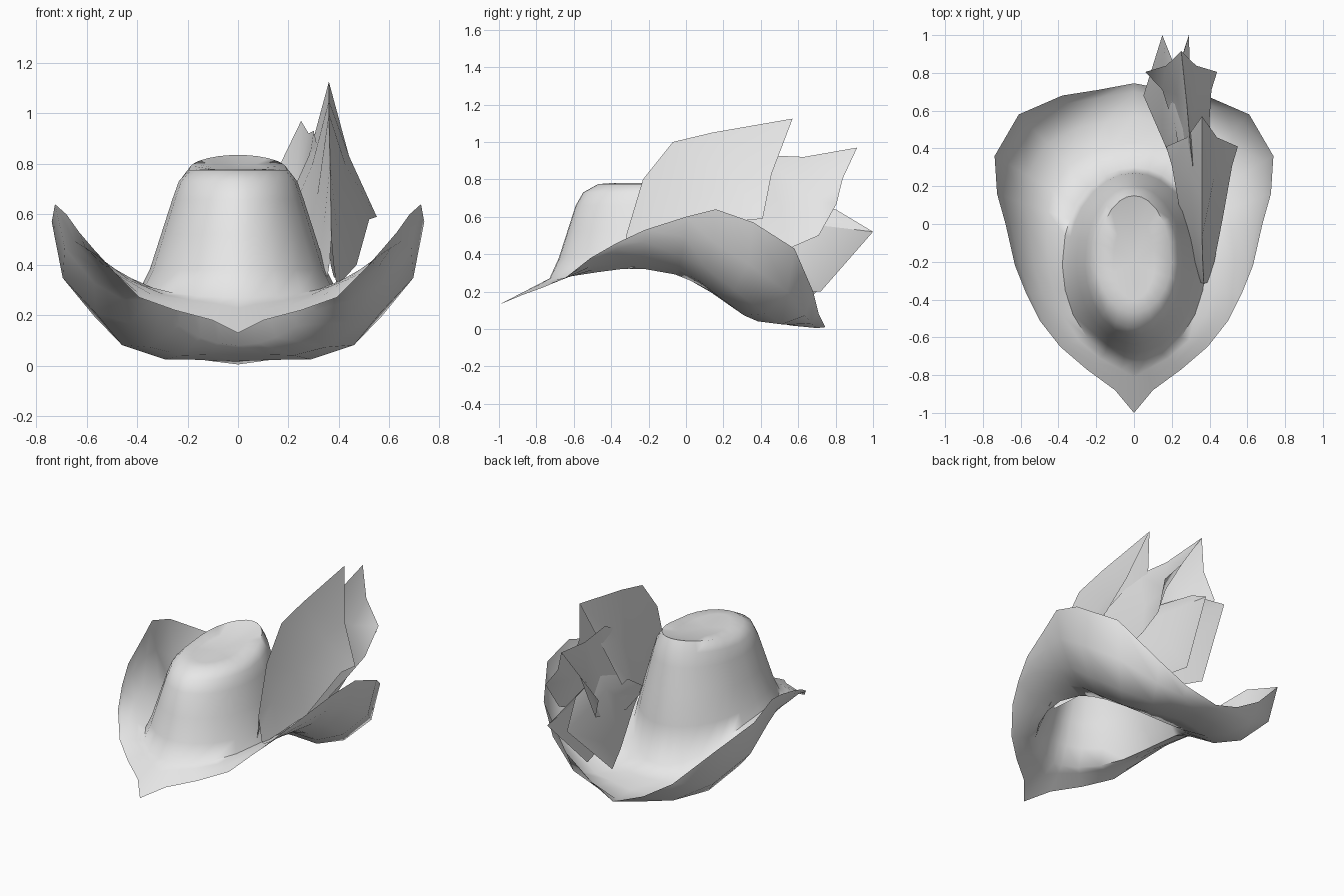
import bpy, bmesh
from math import sin, cos, atan2, radians
from mathutils import Vector

if "Cube" in bpy.data.objects:
    bpy.data.objects.remove(bpy.data.objects["Cube"])

grey = bpy.data.materials.new("light grey")
grey.use_nodes = True
grey.diffuse_color = (0.8, 0.8, 0.8, 1)
grey.node_tree.nodes["Principled BSDF"].inputs["Base Color"].default_value = (0.8, 0.8, 0.8, 1)


def loft(name, rows, angle, closed=False, cap=None):
    """Skin a sheet through rows of points, optionally closed round and capped."""
    bm = bmesh.new()
    grid = [[bm.verts.new(p) for p in row] for row in rows]
    n = len(rows[0])
    for a, b in zip(grid, grid[1:]):
        for i in range(n if closed else n - 1):
            j = (i + 1) % n
            bm.faces.new((a[i], a[j], b[j], b[i]))
    if cap:
        top = bm.verts.new(cap)
        for i in range(n):
            bm.faces.new((grid[-1][i], grid[-1][(i + 1) % n], top))
    bmesh.ops.recalc_face_normals(bm, faces=bm.faces)
    if sum(f.normal.z * f.calc_area() for f in bm.faces) < 0:
        bmesh.ops.reverse_faces(bm, faces=bm.faces)
    mesh = bpy.data.meshes.new(name)
    bm.to_mesh(mesh)
    bm.free()
    mesh.materials.append(grey)
    obj = bpy.data.objects.new(name, mesh)
    bpy.context.collection.objects.link(obj)
    bpy.ops.object.select_all(action="DESELECT")
    obj.select_set(True)
    bpy.context.view_layer.objects.active = obj
    bpy.ops.object.shade_smooth_by_angle(angle=radians(angle))
    return obj


def mirrored(half):
    """Complete a half ring that starts and ends on the middle plane."""
    return half + [(-x, y, z) for x, y, z in half[-2:0:-1]]


# Brim edge, from the front point round to the back, and how far the brim sags there
EDGE = [(0, -1, .13), (.1, -.88, .18), (.25, -.77, .22), (.39, -.65, .27),
        (.5, -.51, .38), (.57, -.37, .46), (.63, -.22, .53), (.68, 0, .6),
        (.725, .16, .64), (.738, .36, .57), (.61, .58, .43), (.38, .68, .2),
        (.19, .71, .08), (0, .745, .01)]
SAG = [0, 0, 0, 0, .01, .02, .05, .09, .16, .22, .24, .14, .06, .02]
ANGLES = [atan2(x, -(y + .2)) for x, y, z in EDGE]


def oval(width, front, back):
    return [(width * sin(a), -.2 - (-.2 - front if cos(a) > 0 else back + .2) * cos(a))
            for a in ANGLES]


def base_height(y):
    return .32 - .24 * max(0, (y + .2) / .5) ** 1.7 - .05 * max(0, (-.35 - y) / .38)


base = [Vector((x, y, base_height(y))) for x, y in oval(.38, -.73, .3)]
rows = [mirrored(EDGE)]
for reach, sag in ((.9, .85), (.6, 1), (.3, .7)):
    ring = []
    for b, e, s in zip(base, EDGE, SAG):
        p = b.lerp(Vector(e), reach)
        ring.append((p.x, p.y, max(.005, p.z - s * sag)))
    rows.append(mirrored(ring))
rows.append(mirrored([tuple(p) for p in base]))

# Crown rings: half width, front y, back y, height, rise at the back
for width, front, back, height, rise in (
        (.35, -.68, .27, .38, -.05), (.305, -.635, .23, .52, 0),
        (.26, -.59, .2, .66, .02), (.235, -.55, .18, .73, .04),
        (.195, -.47, .15, .775, .06), (.11, -.4, .03, .78, .02)):
    rows.append(mirrored([(x, y, height + rise * max(0, -cos(a)))
                          for (x, y), a in zip(oval(width, front, back), ANGLES)]))
loft("hat_body", rows, 70, closed=True, cap=(0, -.2, .775))


def feather(name, spine, flanks):
    """Folded feather: a ridge with two flanks given as width, shift and drop."""
    rows = []
    for side, part in ((-1, 1), (-1, .5), (0, 0), (1, .5), (1, 1)):
        across, along, down = (part, part, part) if part != .5 else (.42, .7, .55)
        rows.append([(x + side * w * across, y + d * along, z - h * down)
                     for (x, y, z), (w, d, h) in zip(spine, flanks)])
    return loft(name, rows, 40)


feather("front_feather",
        [(.37, -.32, .5), (.365, -.23, .8), (.36, -.07, 1), (.36, .14, 1.05), (.36, .57, 1.125)],
        [(.02, .01, .18), (.06, .03, .45), (.11, .1, .6), (.16, .17, .47), (.19, -.16, .535)])
feather("middle_feather",
        [(.36, -.1, .45), (.33, .15, .8), (.3, .4, .93), (.28, .63, .92), (.25, .915, .97)],
        [(.02, 0, .1), (.08, .1, .45), (.1, .15, .5), (.13, .08, .42), (.19, -.11, .3)])

# Lower feather with steep hanging sides
loft("rear_feather", [
    [(.3, .1, .3), (.15, .45, .2), (.05, .68, .18)],
    [(.3, 0, .42), (.22, .5, .58), (.15, 1, .52)],
    [(.33, 0, .45), (.27, .5, .68), (.23, .8, .64)],
    [(.36, 0, .42), (.31, .5, .58), (.29, 1, .52)],
    [(.34, .05, .3), (.27, .45, .2), (.2, .72, .2)]], 40)
